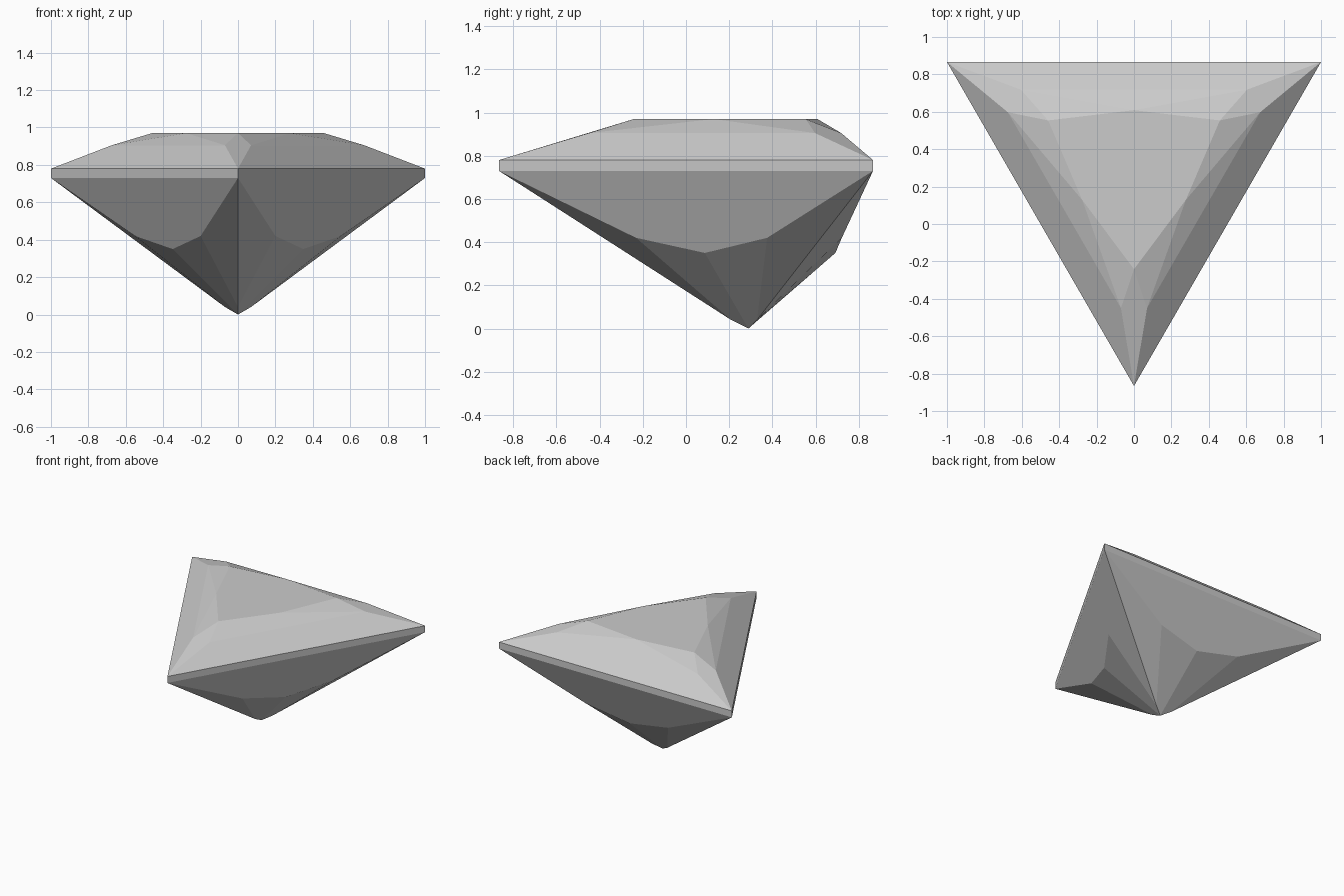
import bpy, bmesh
from math import radians, sin, cos

cube = bpy.data.objects.get("Cube")
if cube:
    bpy.data.objects.remove(cube, do_unlink=True)

# Facet corners as (angle from the corner axis, radius, height)
POINTS = {
    "girdle_top": (0, 1.1547, 0.78),
    "girdle_low": (0, 1.1547, 0.73),
    "crown_a": (5.4, 0.742, 0.905),
    "crown_b": (-5.4, 0.742, 0.905),
    "table_tip": (0, 0.53, 0.97),
    "table_mid": (60, 0.32, 0.97),
    "belly_a": (21, 0.557, 0.42),
    "belly_b": (-21, 0.557, 0.42),
    "belly_mid": (60, 0.403, 0.35),
    "culet_tip": (0, 0.08, 0.04),
}
CENTRE_Y = 0.2887

# Facets of one third; a trailing + means the next third, - the previous one
FACETS = [
    # crown
    "girdle_top crown_a table_tip crown_b",
    "girdle_top girdle_top+ crown_b+ crown_a",
    "crown_a table_mid table_tip",
    "crown_a crown_b+ table_mid",
    "crown_b+ table_tip+ table_mid",
    # girdle
    "girdle_low girdle_low+ girdle_top+ girdle_top",
    # pavilion
    "girdle_low belly_a belly_mid belly_b+ girdle_low+",
    "girdle_low culet_tip belly_a",
    "girdle_low belly_b culet_tip",
    "culet_tip culet belly_mid belly_a",
    "culet_tip belly_b belly_mid- culet",
]

bm = bmesh.new()
verts = {}
for k in range(3):
    for name, (angle, r, z) in POINTS.items():
        a = radians(angle - 90 + 120 * k)
        verts[name, k] = bm.verts.new((r * cos(a), CENTRE_Y + r * sin(a), z))
culet = bm.verts.new((0, CENTRE_Y, 0))


def corner(label, k):
    if label == "culet":
        return culet
    step = label.count("+") - label.count("-")
    return verts[label.rstrip("+-"), (k + step) % 3]


for k in range(3):
    for facet in FACETS:
        bm.faces.new([corner(label, k) for label in facet.split()])

# Flat six-sided table on top
bm.faces.new([verts[n, k] for k in range(3) for n in ("table_tip", "table_mid")])
bmesh.ops.recalc_face_normals(bm, faces=bm.faces[:])

mesh = bpy.data.meshes.new("gemstone")
bm.to_mesh(mesh)
bm.free()
gem = bpy.data.objects.new("gemstone", mesh)
bpy.context.collection.objects.link(gem)

# Plain grey stone
grey = bpy.data.materials.new("light_grey")
grey.use_nodes = True
colour = (0.6, 0.6, 0.6, 1)
grey.diffuse_color = colour
grey.node_tree.nodes["Principled BSDF"].inputs["Base Color"].default_value = colour
mesh.materials.append(grey)
